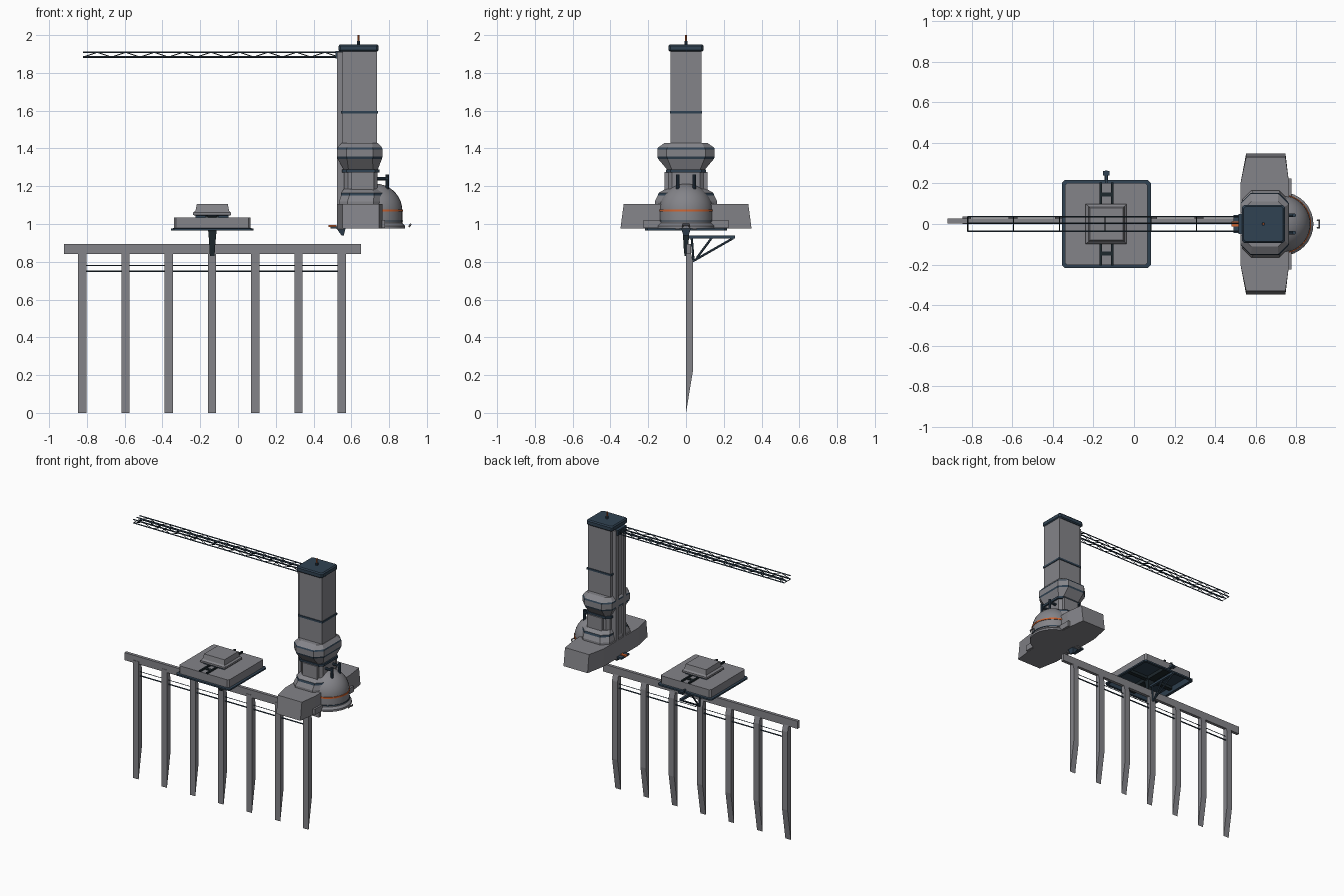
import bpy, bmesh, math
from mathutils import Vector

if "Cube" in bpy.data.objects:
    bpy.data.objects.remove(bpy.data.objects["Cube"])


def material(name, rgb):
    m = bpy.data.materials.new(name)
    m.use_nodes = True
    m.diffuse_color = (*rgb, 1)
    m.node_tree.nodes["Principled BSDF"].inputs["Base Color"].default_value = (*rgb, 1)
    return m


GREY = material("concrete grey", (0.23, 0.23, 0.25))
NAVY = material("dark blue steel", (0.03, 0.055, 0.085))
BLACK = material("blackened steel", (0.012, 0.02, 0.025))
ORANGE = material("orange", (0.65, 0.13, 0.03))


def finish(name, bm, *mats):
    bmesh.ops.recalc_face_normals(bm, faces=bm.faces)
    me = bpy.data.meshes.new(name)
    bm.to_mesh(me)
    bm.free()
    for m in mats:
        me.materials.append(m)
    ob = bpy.data.objects.new(name, me)
    bpy.context.collection.objects.link(ob)
    return ob


def rect(z, x0, x1, y, c=0):
    """Rectangle ring, symmetric in y, with optional cut corners."""
    if not c:
        return [(x0, -y, z), (x1, -y, z), (x1, y, z), (x0, y, z)]
    return [(x0 + c, -y, z), (x1 - c, -y, z), (x1, -y + c, z), (x1, y - c, z),
            (x1 - c, y, z), (x0 + c, y, z), (x0, y - c, z), (x0, -y + c, z)]


def loft(name, rings, mat, accent=None, accent_bands=()):
    """Skin a stack of rings; chosen bands take the accent material."""
    bm = bmesh.new()
    vs = [[bm.verts.new(p) for p in r] for r in rings]
    n = len(vs[0])
    for k in range(len(vs) - 1):
        for i in range(n):
            j = (i + 1) % n
            f = bm.faces.new((vs[k][i], vs[k][j], vs[k + 1][j], vs[k + 1][i]))
            f.material_index = int(k in accent_bands)
    bm.faces.new(vs[0]).material_index = int(-1 in accent_bands)
    bm.faces.new(vs[-1])
    return finish(name, bm, mat, accent or mat)


def box(name, x0, x1, y0, y1, z0, z1, mat):
    return loft(name, [[(x0, y0, z), (x1, y0, z), (x1, y1, z), (x0, y1, z)]
                       for z in (z0, z1)], mat)


def rods(name, paths, r, mat, sides=6):
    """Straight struts between successive points of each path."""
    bm = bmesh.new()
    for path in paths:
        for a, b in zip(path, path[1:]):
            a, b = Vector(a), Vector(b)
            d = b - a
            m = d.to_track_quat('Z', 'Y').to_matrix().to_4x4()
            m.translation = (a + b) / 2
            bmesh.ops.create_cone(bm, cap_ends=True, segments=sides, radius1=r,
                                  radius2=r, depth=d.length, matrix=m)
    return finish(name, bm, mat)


def spin(name, profile, cx, mat, steps=32):
    """Lathe an (r, z) profile round a vertical axis."""
    rings = [[(cx + r * math.cos(2 * math.pi * i / steps),
               r * math.sin(2 * math.pi * i / steps), z) for i in range(steps)]
             for r, z in profile]
    ob = loft(name, rings, mat)
    bpy.ops.object.select_all(action='DESELECT')
    ob.select_set(True)
    bpy.context.view_layer.objects.active = ob
    bpy.ops.object.shade_smooth_by_angle(angle=0.5)
    return ob


# Pylons, rail beam and pipes
PYLON = [(0, 0), (0.038, 0.23), (0.038, 0.8), (0.022, 0.86), (0, 0.86)]
for i in range(7):
    x = -0.825 + i * 0.229
    loft(f"pylon_{i + 1}", [[(x + s, y, z) for y, z in PYLON] for s in (-0.022, 0.022)], GREY)
box("rail_beam", -0.92, 0.652, 0.003, 0.026, 0.84, 0.895, GREY)
for k, (z, r) in enumerate([(0.75, 0.005), (0.78, 0.0025)]):
    rods(f"service_pipe_{k + 1}", [[(-0.82, 0.02, z), (0.54, 0.02, z)]], r, NAVY)

# Hollow landing deck with upper cabin
loft("landing_deck", [
    rect(1.0, -0.325, 0.055, 0.19, 0.01), rect(0.965, -0.335, 0.065, 0.2, 0.01),
    rect(0.965, -0.355, 0.083, 0.218, 0.015), rect(0.976, -0.355, 0.083, 0.218, 0.015),
    rect(0.978, -0.34, 0.067, 0.203, 0.012), rect(1.035, -0.34, 0.067, 0.203, 0.012)],
    GREY, NAVY, (-1, 0, 1, 2, 3))
loft("deck_cabin", [
    rect(1.03, -0.225, -0.05, 0.085), rect(1.045, -0.225, -0.05, 0.085),
    rect(1.047, -0.238, -0.036, 0.098), rect(1.06, -0.238, -0.036, 0.098),
    rect(1.07, -0.225, -0.047, 0.088), rect(1.105, -0.218, -0.054, 0.08)],
    GREY, NAVY, (0, 1))
for s, side in ((-1, "front"), (1, "back")):
    for x in (-0.165, -0.108):
        box(f"deck_rail_{side}", x - 0.006, x + 0.006, *sorted((s * 0.09, s * 0.205)), 1.034, 1.046, BLACK)
    box(f"deck_rail_tie_{side}", -0.165, -0.108, *sorted((s * 0.135, s * 0.155)), 1.034, 1.042, BLACK)
box("deck_beam_long", -0.165, -0.108, -0.195, 0.195, 0.975, 1.0, BLACK)
box("deck_beam_cross", -0.33, 0.06, -0.015, 0.015, 0.98, 1.0, BLACK)
box("mooring_arm", -0.143, -0.131, 0.2, 0.265, 0.978, 0.99, NAVY)
box("mooring_head", -0.153, -0.12, 0.238, 0.262, 0.975, 0.993, NAVY)

# Deck post and rear bracket
loft("deck_post", [rect(0.83, -0.149, -0.124, 0.008), rect(0.87, -0.151, -0.122, 0.012),
                   rect(0.96, -0.157, -0.114, 0.017), rect(0.98, -0.165, -0.108, 0.024)], BLACK)
box("bracket_bar", -0.146, -0.128, 0.01, 0.26, 0.922, 0.938, NAVY)
rods("bracket_struts", [[(-0.137, 0.04, 0.805), (-0.137, 0.25, 0.925)],
                        [(-0.137, 0.057, 0.82), (-0.137, 0.135, 0.925)],
                        [(-0.137, 0.04, 0.8), (-0.137, 0.03, 0.93)]], 0.006, NAVY)

# Tower base with side wings
for s, side in ((1, "back"), (-1, "front")):
    end = []
    for y, yt, x0, x1 in ((0.0, 0.0, 0.525, 0.765), (0.2, 0.2, 0.525, 0.765),
                          (0.347, 0.33, 0.553, 0.747)):
        end.append([(x0, s * y, 0.976), (x1, s * y, 0.976), (x1, s * yt, 1.105), (x0, s * yt, 1.105)])
    loft(f"base_wing_{side}", end, GREY)
    box(f"wing_step_{side}", 0.74, 0.778, *sorted((s * 0.13, s * 0.225)), 0.978, 1.02, GREY)
loft("base_block", [
    rect(0.98, 0.525, 0.76, 0.165, 0.04), rect(1.12, 0.535, 0.762, 0.165, 0.045),
    rect(1.15, 0.545, 0.765, 0.15, 0.045), rect(1.165, 0.545, 0.765, 0.145, 0.045),
    rect(1.185, 0.56, 0.745, 0.11, 0.035)], GREY, NAVY, (2,))

# Tower neck, collar, shaft and cap
loft("tower_neck", [rect(z, 0.562, 0.738, 0.095, 0.02) for z in (1.17, 1.3)], GREY)
loft("neck_band", [rect(z, 0.55, 0.75, 0.106, 0.025) for z in (1.272, 1.288)], NAVY)
for s, side in ((1, "back"), (-1, "front")):
    box(f"neck_panel_{side}", 0.6, 0.72, *sorted((s * 0.09, s * 0.115)), 1.17, 1.275, GREY)
loft("tower_collar", [
    rect(1.288, 0.56, 0.74, 0.1, 0.025), rect(1.345, 0.527, 0.762, 0.148, 0.05),
    rect(1.357, 0.525, 0.765, 0.152, 0.05), rect(1.395, 0.525, 0.765, 0.152, 0.05),
    rect(1.405, 0.527, 0.762, 0.148, 0.05), rect(1.43, 0.55, 0.74, 0.112, 0.03)],
    GREY, NAVY, (1, 3))
loft("tower_shaft", [rect(z, 0.552, 0.737, 0.081) for z in (1.42, 1.92)], GREY)
loft("shaft_band", [rect(z, 0.546, 0.742, 0.086) for z in (1.584, 1.598)], NAVY)
loft("tower_cap", [rect(1.913, 0.54, 0.736, 0.086, 0.01), rect(1.92, 0.533, 0.744, 0.093, 0.01),
                   rect(1.943, 0.533, 0.744, 0.093, 0.01), rect(1.951, 0.54, 0.736, 0.086, 0.01)], NAVY)
rods("antenna_base", [[(0.638, 0, 1.95), (0.638, 0, 1.97)]], 0.009, NAVY, 8)
rods("antenna", [[(0.638, 0, 1.95), (0.638, 0, 2.0)]], 0.005, ORANGE, 8)

# Vertical guide rails on the boom side
for y in (-0.045, 0.045):
    box("guide_rail", 0.525, 0.56, y - 0.014, y + 0.014, 0.97, 1.91, GREY)
box("guide_channel", 0.538, 0.56, -0.035, 0.035, 0.98, 1.91, GREY)

# Small docking fittings at the base
box("dock_plate", 0.49, 0.56, -0.045, 0.045, 0.975, 0.988, NAVY)
loft("dock_foot", [rect(0.94, 0.548, 0.56, 0.015), rect(0.978, 0.52, 0.57, 0.025)], NAVY)
box("dock_light", 0.48, 0.522, -0.012, 0.012, 0.984, 0.994, ORANGE)
rods("mooring_hook", [[(0.905, -0.018, 0.985), (0.914, -0.018, 0.998), (0.914, 0.018, 0.998),
                       (0.905, 0.018, 0.985)]], 0.005, GREY)

# Dome with orange stripe
R, CX = 0.143, 0.727
dome = [(0.158, 0.976), (0.158, 0.99), (0.148, 1.0), (R, 1.005), (R, 1.07)]
dome += [(R * math.cos(a), 1.07 + R * math.sin(a)) for a in (math.pi / 2 * k / 9 for k in range(1, 9))]
dome.append((0.004, 1.07 + R))
spin("dome", dome, CX, GREY)
spin("dome_stripe", [(R, 1.066), (R + 0.004, 1.066), (R + 0.004, 1.077), (R - 0.002, 1.077)], CX, ORANGE)
spin("dome_lower_band", [(R, 1.012), (R + 0.003, 1.012), (R + 0.003, 1.018), (R, 1.018)], CX, NAVY)

# Elbow pipes from dome to neck
for s, side in ((1, "back"), (-1, "front")):
    y = s * 0.043
    rods(f"elbow_pipe_{side}", [[(0.79, y, 1.17), (0.79, y, 1.262)],
                                [(0.795, y, 1.24), (0.73, y, 1.24)]], 0.009, NAVY, 10)

# Lattice boom
N, X0, X1 = 18, -0.82, 0.535
xs = [X0 + (X1 - X0) * i / N for i in range(N + 1)]
LO, HI = 1.884, 1.909
chords, lacing = [], []
for y in (-0.036, 0.004, 0.036):
    for z in (LO, HI):
        chords.append([(X0, y, z), (X1, y, z)])
    lacing.append([(x, y, HI if i % 2 else LO) for i, x in enumerate(xs)])
for x in xs[::3]:
    lacing.append([(x, -0.036, LO), (x, 0.036, LO)])
rods("boom_chords", chords, 0.0045, NAVY, 4)
rods("boom_lacing", lacing, 0.0025, BLACK, 4)
box("boom_mount", 0.515, 0.56, -0.05, 0.05, 1.876, 1.915, NAVY)
